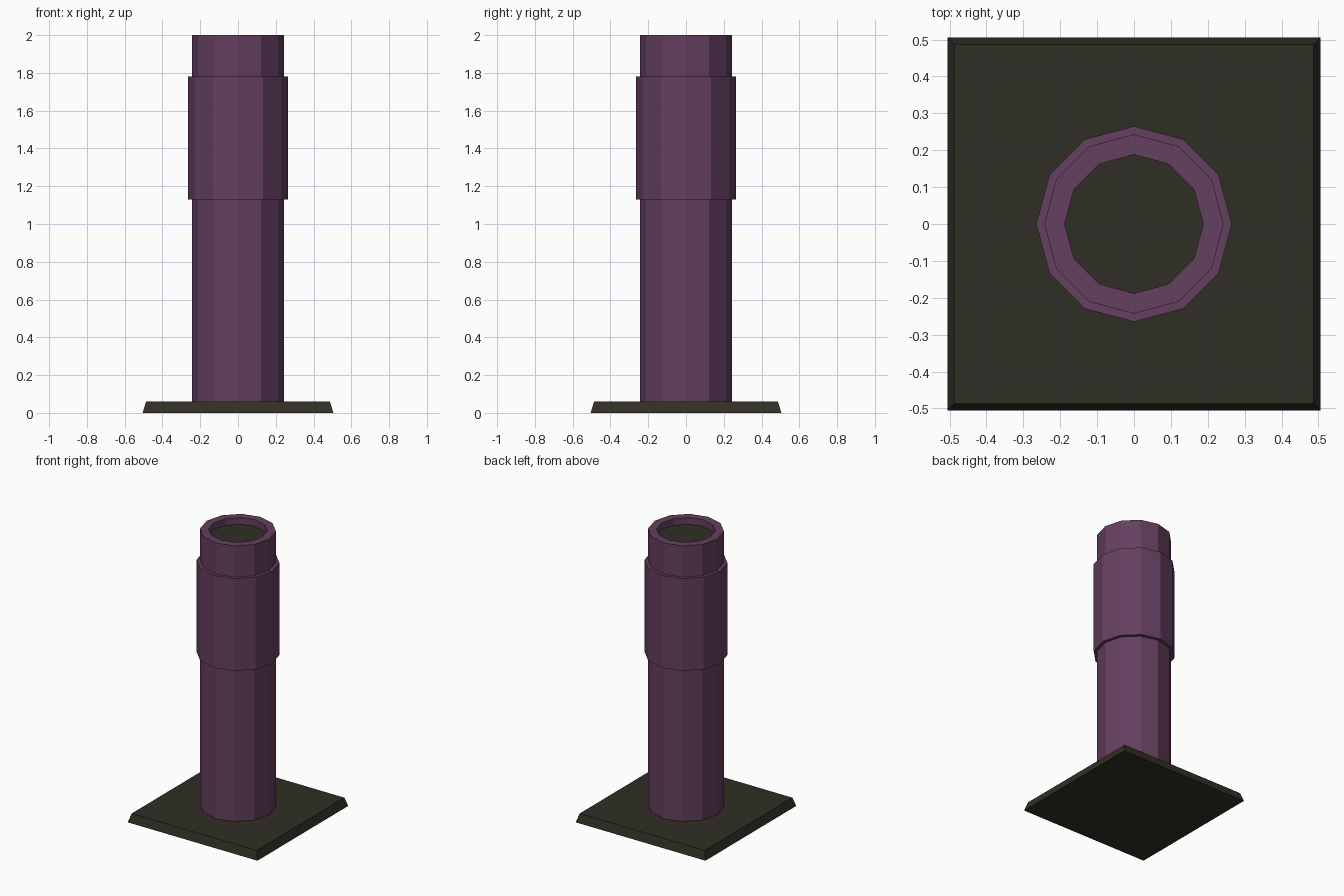
import bpy, bmesh, math

if "Cube" in bpy.data.objects:
    bpy.data.objects.remove(bpy.data.objects["Cube"])

SIDES = 12


def material(name, rgb):
    m = bpy.data.materials.new(name)
    m.diffuse_color = (*rgb, 1)
    m.use_nodes = True
    m.node_tree.nodes["Principled BSDF"].inputs["Base Color"].default_value = m.diffuse_color
    return m


purple = material("muted purple", (0.130, 0.050, 0.115))
dark = material("dark olive", (0.030, 0.028, 0.018))


def finish(name, bm, mat):
    bmesh.ops.recalc_face_normals(bm, faces=bm.faces)
    mesh = bpy.data.meshes.new(name)
    bm.to_mesh(mesh)
    bm.free()
    mesh.materials.append(mat)
    obj = bpy.data.objects.new(name, mesh)
    bpy.context.collection.objects.link(obj)
    return obj


def ring(bm, r, z):
    return [bm.verts.new((r * math.cos(a), r * math.sin(a), z))
            for a in (2 * math.pi * i / SIDES for i in range(SIDES))]


def lathe(name, profile, mat):
    """Spin a closed (radius, z) profile into a flat-faced hollow ring."""
    bm = bmesh.new()
    rings = [ring(bm, r, z) for r, z in profile]
    for a, b in zip(rings, rings[1:] + rings[:1]):
        for i in range(SIDES):
            j = (i + 1) % SIDES
            bm.faces.new((a[i], a[j], b[j], b[i]))
    return finish(name, bm, mat)


# Square base plate with sloped edges
bm = bmesh.new()
bmesh.ops.create_cube(bm, size=1)
for v in bm.verts:
    top = v.co.z > 0
    half = 0.487 if top else 0.505
    v.co = (math.copysign(half, v.co.x), math.copysign(half, v.co.y), 0.06 if top else 0)
finish("base_plate", bm, dark)

# Main tube and the wider sleeve around it
lathe("tube", [(0.243, 0.06), (0.243, 2.0), (0.188, 2.0), (0.188, 1.95), (0.188, 0.06)], purple)
lathe("sleeve", [(0.243, 1.13), (0.265, 1.13), (0.265, 1.78), (0.243, 1.78)], purple)

# Dark plug just below the rim
bm = bmesh.new()
bm.faces.new(ring(bm, 0.188, 1.953))
finish("bore_plug", bm, dark)
